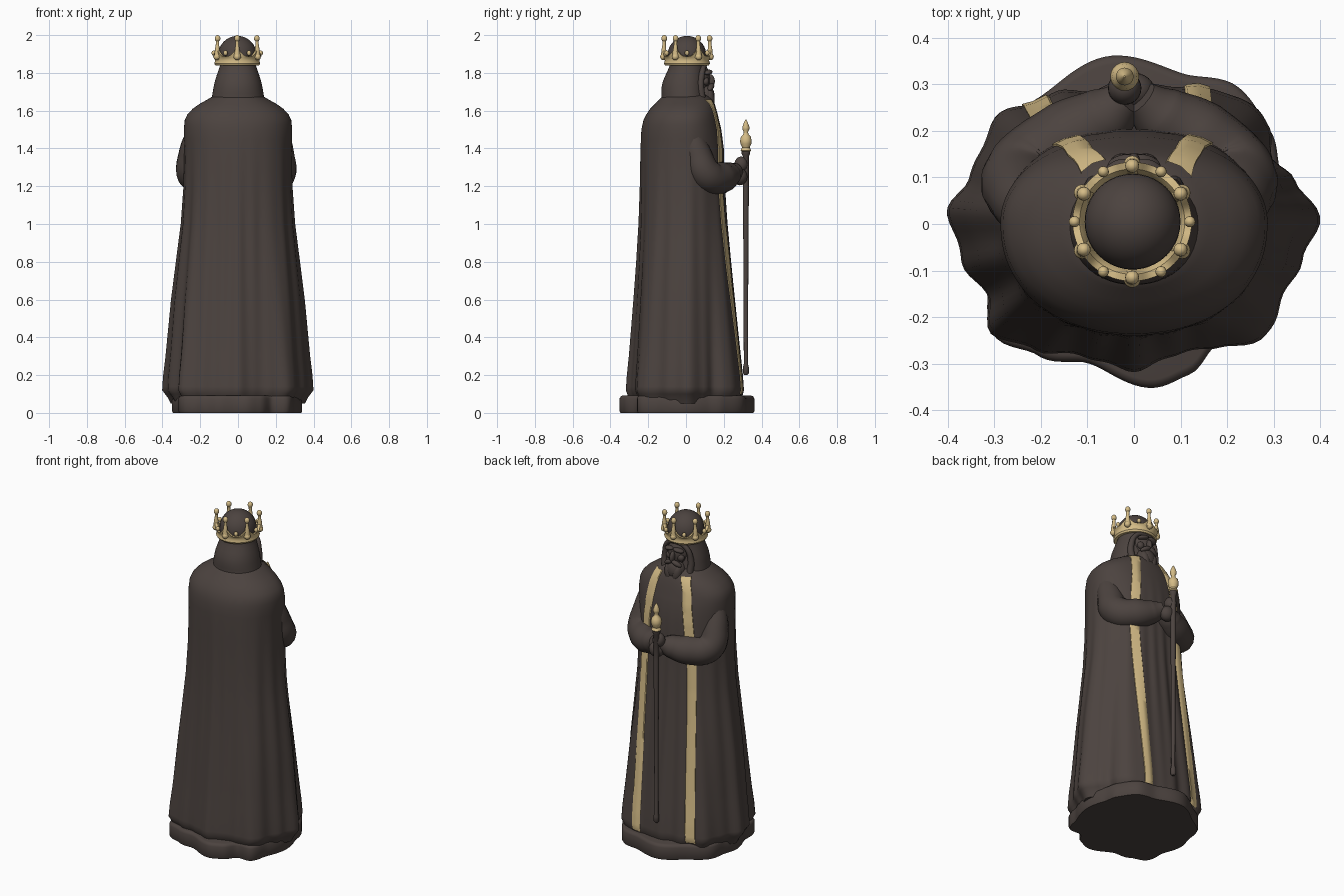
import bpy, bmesh, math
from mathutils import Vector

if "Cube" in bpy.data.objects:
    bpy.data.objects.remove(bpy.data.objects["Cube"])

def material(name, rgb):
    m = bpy.data.materials.new(name)
    m.diffuse_color = (*rgb, 1)
    m.use_nodes = True
    m.node_tree.nodes["Principled BSDF"].inputs["Base Color"].default_value = m.diffuse_color
    return m

DARK = material("dark bronze", (0.072, 0.056, 0.050))
GOLD = material("pale gold", (0.66, 0.50, 0.24))

def finish(ob, name, mat, angle=50):
    ob.name = name
    ob.data.materials.clear()
    ob.data.materials.append(mat)
    bpy.ops.object.select_all(action='DESELECT')
    ob.select_set(True)
    bpy.context.view_layer.objects.active = ob
    bpy.ops.object.shade_smooth_by_angle(angle=math.radians(angle))
    return ob

def loft(name, rings, mat, wrap=True, cap=True, loop=False, angle=50):
    """Skin a list of point rings; wrap closes each ring, loop joins last to first."""
    bm = bmesh.new()
    vs = [[bm.verts.new(p) for p in r] for r in rings]
    n = len(vs[0])
    pairs = list(zip(vs, vs[1:])) + ([(vs[-1], vs[0])] if loop else [])
    for a, b in pairs:
        for i in range(n if wrap else n - 1):
            j = (i + 1) % n
            bm.faces.new((a[i], a[j], b[j], b[i]))
    if cap:
        bm.faces.new(vs[0][::-1])
        bm.faces.new(vs[-1])
    bmesh.ops.recalc_face_normals(bm, faces=bm.faces[:])
    me = bpy.data.meshes.new(name)
    bm.to_mesh(me)
    bm.free()
    ob = bpy.data.objects.new(name, me)
    bpy.context.collection.objects.link(ob)
    return finish(ob, name, mat, angle)

def ball(name, loc, scale, mat, rot=(0, 0, 0), seg=24):
    bpy.ops.mesh.primitive_uv_sphere_add(segments=seg, ring_count=seg // 2, location=loc, rotation=rot)
    ob = bpy.context.object
    ob.scale = scale
    return finish(ob, name, mat, 180)

def tube(name, pts, mat):
    """Smooth tube through (x, y, z, radius) points."""
    cu = bpy.data.curves.new(name, 'CURVE')
    cu.dimensions, cu.bevel_depth, cu.bevel_resolution = '3D', 1.0, 5
    cu.use_fill_caps, cu.resolution_u = True, 8
    sp = cu.splines.new('BEZIER')
    sp.bezier_points.add(len(pts) - 1)
    for bp, p in zip(sp.bezier_points, pts):
        bp.co, bp.radius = p[:3], p[3]
        bp.handle_left_type = bp.handle_right_type = 'AUTO'
    ob = bpy.data.objects.new(name, cu)
    bpy.context.collection.objects.link(ob)
    bpy.ops.object.select_all(action='DESELECT')
    ob.select_set(True)
    bpy.context.view_layer.objects.active = ob
    bpy.ops.object.convert(target='MESH')
    return finish(bpy.context.object, name, mat)

def lathe(name, cx, cy, prof, mat, seg=20):
    circle = [(math.cos(2 * math.pi * i / seg), math.sin(2 * math.pi * i / seg)) for i in range(seg)]
    return loft(name, [[(cx + r * c, cy + r * s, z) for c, s in circle] for r, z in prof], mat)

def interp(table, v, smooth=False):
    if v <= table[0][0]:
        return table[0][1:]
    for a, b in zip(table, table[1:]):
        if v <= b[0]:
            t = (v - a[0]) / (b[0] - a[0])
            t = t * t * (3 - 2 * t) if smooth else t
            return [p + (q - p) * t for p, q in zip(a[1:], b[1:])]
    return table[-1][1:]

def around(table, th):
    return interp(table, math.degrees(th) % 360, True)[0]

def ellipse(th, rx, back, front, e=2.15):
    ry = front if math.sin(th) > 0 else back
    return (abs(math.cos(th) / rx) ** e + abs(math.sin(th) / ry) ** e) ** (-1 / e)

# Robe: height profile (z, half width, back, front) and hem outline (degrees, radius)
BODY = [(0.05, .35, .28, .28), (0.08, .365, .295, .29), (0.12, .395, .31, .30), (0.2, .39, .305, .295),
        (0.3, .378, .295, .285), (0.6, .35, .272, .255), (0.8, .325, .258, .235), (1.0, .30, .247, .217),
        (1.2, .287, .242, .205), (1.4, .284, .24, .20), (1.5, .287, .236, .187), (1.55, .282, .225, .175),
        (1.58, .268, .21, .168), (1.61, .24, .19, .16), (1.635, .205, .165, .152), (1.66, .16, .14, .142),
        (1.69, .11, .11, .11)]
HEM = [(0, .40), (15, .36), (25, .32), (35, .36), (48, .36), (65, .325), (80, .30), (92, .31), (104, .30),
       (127, .335), (144, .38), (155, .36), (165, .37), (176, .40), (192, .375), (207, .35), (218, .39),
       (232, .34), (250, .30), (270, .315), (290, .29), (305, .32), (318, .375), (333, .355), (348, .365),
       (360, .40)]
PLINTH = [(0, .34), (20, .335), (34, .355), (53, .37), (72, .34), (99, .365), (125, .34), (148, .36),
          (165, .34), (180, .35), (200, .34), (219, .385), (234, .35), (252, .315), (278, .355), (290, .345),
          (304, .315), (317, .365), (335, .335), (360, .34)]

def robe_point(th, z, off=0.0):
    r = ellipse(th, *interp(BODY, z))
    w = max(0.0, 1 - z / 1.55) ** 1.2
    ratio = around(HEM, th) / ellipse(th, .395, .31, .30)
    r = r * (1 + (ratio - 1) * w) + 0.004 * math.sin(19 * th) * min(1, w * 3) + off
    return Vector((r * math.cos(th), r * math.sin(th), z))

N = 144
ANG = [2 * math.pi * i / N for i in range(N)]
ZS = sorted({b[0] for b in BODY} | {0.1, 0.14, 0.4, 0.5, 0.7, 0.9, 1.1, 1.3, 1.45, 1.525})
loft("robe", [[robe_point(t, z) for t in ANG] for z in ZS], DARK)

# Wavy base under the robe
loft("base", [[(around(PLINTH, t) * s * math.cos(t), around(PLINTH, t) * s * math.sin(t), z) for t in ANG]
              for z, s in ((0, .985), (0.01, 1), (0.075, 1), (0.088, .98), (0.092, .95))], DARK)

# Gold trim bands lying on the front of the robe: (z, x)
def trim(name, path):
    rows = []
    z = path[0][0]
    while z <= path[-1][0] + 1e-6:
        xc, row = interp(path, z)[0], []
        for dx, off in ((-.029, -.004), (-.025, .005), (0, .008), (.025, .005), (.029, -.004)):
            lo, hi = 0.3, math.pi - 0.3          # find the angle where the robe has this x
            for _ in range(30):
                mid = (lo + hi) / 2
                if robe_point(mid, z).x > xc + dx:
                    lo = mid
                else:
                    hi = mid
            row.append(robe_point(lo, z, off))
        rows.append(row)
        z += 0.02
    loft(name, rows, GOLD, wrap=False, cap=False)

trim("trim_right", [(0.10, .135), (1.15, .15), (1.4, .137), (1.58, .115), (1.66, .095)])
trim("trim_left", [(0.10, -.213), (1.15, -.163), (1.4, -.14), (1.58, -.115), (1.66, -.085)])

# Sleeves folding forward to the hands
for side, s, ex in (("right", 1, 0), ("left", -1, .018)):
    tube("sleeve_" + side, [(s * .205, .02, 1.50, .06), (s * (.222 + ex), .06, 1.37, .075),
                            (s * (.215 + ex), .11, 1.26, .088), (s * .135, .185, 1.245, .085),
                            (s * .055, .235, 1.265, .065), (s * .015, .27, 1.285, .04)], DARK)
ball("hand_upper", (-.02, .292, 1.315), (.036, .036, .042), DARK)
ball("hand_lower", (.0, .285, 1.25), (.045, .04, .045), DARK)

# Staff with gold finial
SX, SY = -.02, .317
lathe("staff", SX, SY, [(.008, .20), (.016, .21), (.016, .24), (.011, .26), (.013, .8), (.016, 1.2),
                        (.016, 1.36), (.022, 1.37), (.022, 1.385)], DARK)
lathe("staff_finial", SX, SY, [(.018, 1.38), (.028, 1.39), (.02, 1.405), (.029, 1.425), (.031, 1.44),
                               (.026, 1.462), (.014, 1.475), (.011, 1.487), (.018, 1.50), (.019, 1.512),
                               (.011, 1.535), (.002, 1.553)], GOLD)

# Hood and head
HOOD = [(1.60, .15, .14, .125), (1.66, .14, .13, .11), (1.69, .135, .131, .105), (1.72, .13, .13, .102),
        (1.75, .124, .124, .10), (1.78, .115, .112, .098), (1.81, .105, .098, .096), (1.84, .095, .086, .095),
        (1.90, .09, .085, .09)]
loft("hood", [[(ellipse(t, *row[1:]) * math.cos(t), ellipse(t, *row[1:]) * math.sin(t), row[0])
               for t in ANG[::3]] for row in HOOD], DARK)
ball("head", (-.003, .005, 1.89), (.103, .103, .106), DARK, seg=40)

# Face and beard
tube("hood_rim", [(-.085, .085, 1.66, .02), (-.088, .078, 1.74, .018), (-.06, .09, 1.82, .014),
                  (0, .1, 1.84, .012), (.06, .09, 1.82, .014), (.088, .078, 1.74, .018),
                  (.085, .085, 1.66, .02)], DARK)
ball("face", (0, .06, 1.77), (.068, .068, .09), DARK)
ball("nose", (0, .132, 1.762), (.014, .02, .032), DARK, (.25, 0, 0))
ball("beard", (0, .1, 1.675), (.062, .052, .068), DARK)
for s in (-1, 1):
    ball("brow", (s * .032, .118, 1.803), (.033, .02, .013), DARK, (0, s * .2, -s * .35))
    ball("cheek", (s * .038, .105, 1.755), (.022, .018, .022), DARK)
    ball("moustache", (s * .027, .132, 1.725), (.034, .016, .014), DARK, (0, s * .45, -s * .3))
    ball("beard_lock", (s * .025, .118, 1.655), (.03, .034, .06), DARK, (0, s * .2, 0))

# Crown: flared band with scalloped rim, six tall points and jewels
CX, CY = -.004, .005
rings = []
for i in range(96):
    t = 2 * math.pi * i / 96
    top = 1.888 + .035 * abs(math.cos(3 * (t - math.pi / 2))) ** 4
    prof = [(.098, 1.842), (.116, 1.84), (.122, 1.85), (.117, 1.865), (.121, 1.88), (.128, top),
            (.113, top), (.10, 1.87)]
    rings.append([(CX + r * math.cos(t), CY + r * math.sin(t), z) for r, z in prof])
loft("crown_band", rings, GOLD, cap=False, loop=True, angle=40)
for k in range(6):
    a = math.radians(90 + 60 * k)
    c, s = math.cos(a), math.sin(a)
    at = lambda r, z, rad: (CX + r * c, CY + r * s, z, rad)
    tube("crown_point", [at(.119, 1.88, .02), at(.122, 1.92, .013), at(.121, 1.95, .009), at(.12, 1.98, .009)], GOLD)
    ball("crown_pearl", at(.12, 1.982, 0)[:3], (.015, .015, .018), GOLD, seg=16)
    ball("crown_jewel", at(.124, 1.885, 0)[:3], (.018, .018, .018), GOLD, seg=16)
    b = a + math.radians(30)
    ball("crown_small_pearl", (CX + .124 * math.cos(b), CY + .124 * math.sin(b), 1.905),
         (.012, .012, .014), GOLD, seg=16)
